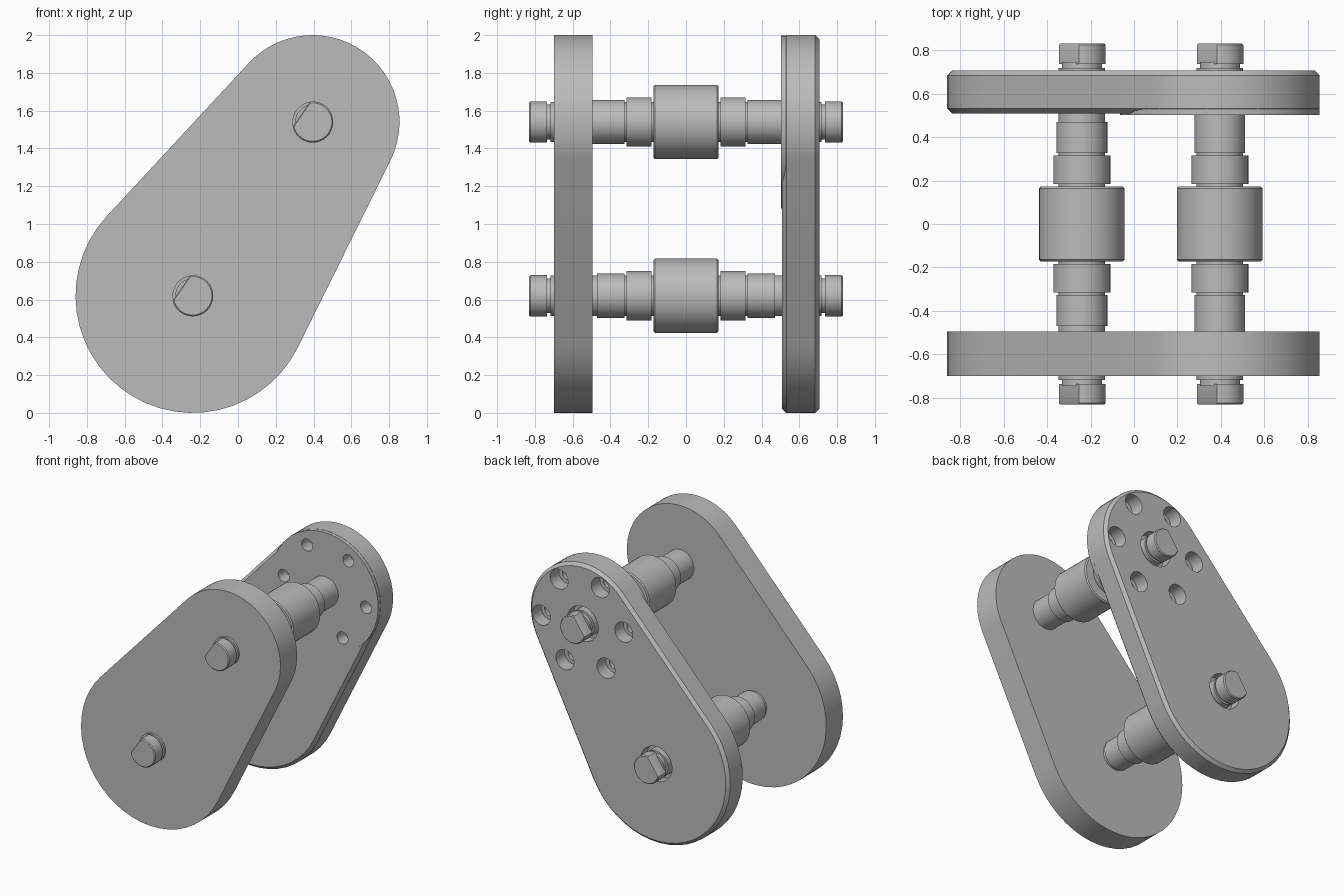
import bpy
import bmesh
import math
from mathutils import Vector

cube = bpy.data.objects.get("Cube")
if cube:
    bpy.data.objects.remove(cube, do_unlink=True)

# Single satin grey metal
grey = bpy.data.materials.new("machined_grey")
grey.use_nodes = True
color = (0.5, 0.5, 0.5, 1)
grey.diffuse_color = color
grey.node_tree.nodes["Principled BSDF"].inputs["Base Color"].default_value = color

# Shaft axes in the x-z plane, and the direction joining them
LOWER, UPPER = Vector((-0.24, 0.62)), Vector((0.395, 1.54))
R_LOW, R_UP = 0.62, 0.46
AXIS = (UPPER - LOWER).normalized()
ANGLE = math.atan2(AXIS.y, AXIS.x)
FLAT = Vector((-AXIS.y, AXIS.x))


def circle(center, radius, n=48, start=0.0, sweep=None):
    """Points of a full circle, or of an arc when a sweep is given."""
    steps = n if sweep is None else n - 1
    total = 2 * math.pi if sweep is None else sweep
    return [center + radius * Vector((math.cos(start + total * i / steps),
                                      math.sin(start + total * i / steps)))
            for i in range(n)]


def link_outline(inset=0.0):
    """Two arcs of unequal radius joined by their tangents."""
    half = math.acos((R_LOW - R_UP) / (UPPER - LOWER).length)
    top = circle(UPPER, R_UP - inset, 28, ANGLE - half, 2 * half)
    low = circle(LOWER, R_LOW - inset, 28, ANGLE + half, 2 * (math.pi - half))
    return top + low


def d_outline(center, radius, flat):
    """Circle with one side cut flat."""
    pts = []
    for p in circle(center, radius):
        over = max(0.0, (p - center).dot(FLAT) - flat)
        pts.append(p - FLAT * over)
    return pts


def loft(name, rings):
    """Skin a list of (outline, y) rings and cap both ends."""
    bm = bmesh.new()
    loops = [[bm.verts.new((p.x, y, p.y)) for p in pts] for pts, y in rings]
    for a, b in zip(loops, loops[1:]):
        for i in range(len(a)):
            j = (i + 1) % len(a)
            bm.faces.new((a[i], a[j], b[j], b[i]))
    bm.faces.new(loops[0])
    bm.faces.new(loops[-1])
    bmesh.ops.recalc_face_normals(bm, faces=bm.faces)
    mesh = bpy.data.meshes.new(name)
    bm.to_mesh(mesh)
    bm.free()
    mesh.materials.append(grey)
    obj = bpy.data.objects.new(name, mesh)
    bpy.context.collection.objects.link(obj)
    return obj


def lathe(name, center, profile):
    """Turned part along y from (radius, y) pairs."""
    return loft(name, [(circle(center, r), y) for r, y in profile])


def activate(obj):
    bpy.ops.object.select_all(action='DESELECT')
    obj.select_set(True)
    bpy.context.view_layer.objects.active = obj


def cut(obj, cutters):
    activate(obj)
    for cutter in cutters:
        mod = obj.modifiers.new("cut", 'BOOLEAN')
        mod.operation = 'DIFFERENCE'
        mod.solver = 'EXACT'
        mod.object = cutter
        bpy.ops.object.modifier_apply(modifier=mod.name)


parts = []

# Front link plate, plain edged
parts.append(loft("front_plate", [(link_outline(), -0.70), (link_outline(), -0.495)]))

# Back link plate, chamfered, with a bolted flange disc on its inner face
c = 0.023
back = loft("back_plate", [(link_outline(c), 0.508), (link_outline(), 0.508 + c),
                           (link_outline(), 0.707 - c), (link_outline(c), 0.707)])
flange = lathe("flange_disc", UPPER, [(0.459, 0.502), (0.459, 0.535)])

# Six counterbored bolt holes and two shaft recesses
bolt_cutters = []
for i in range(6):
    a = ANGLE + i * math.pi / 3
    spot = UPPER + 0.355 * Vector((math.cos(a), math.sin(a)))
    bolt_cutters.append(lathe("bolt_cutter", spot, [(0.047, 0.4), (0.047, 0.6),
                                                    (0.077, 0.6), (0.077, 0.8)]))
recess_cutters = [lathe("recess_cutter", p, [(0.135, 0.63), (0.135, 0.8)])
                  for p in (LOWER, UPPER)]
cut(back, bolt_cutters + recess_cutters)
cut(flange, bolt_cutters)
for cutter in bolt_cutters + recess_cutters:
    bpy.data.objects.remove(cutter, do_unlink=True)
parts += [back, flange]

# Two shafts with rollers, bushings, sleeves and flatted ends
for label, p, sleeve_end in (("lower", LOWER, 0.47), ("upper", UPPER, 0.51)):
    core = [(0.107, -0.717), (0.107, 0.717)]
    parts.append(lathe(label + "_shaft", p, core))
    e = 0.008
    parts.append(lathe(label + "_roller", p, [(0.197 - e, -0.172), (0.197, -0.172 + e),
                                              (0.197, 0.172 - e), (0.197 - e, 0.172)]))
    for side, s in (("front", -1), ("back", 1)):
        tag = label + "_" + side
        parts.append(lathe(tag + "_bushing", p, [(0.131, s * 0.183), (0.131, s * 0.315)]))
        parts.append(lathe(tag + "_sleeve", p, [(0.117, s * 0.326), (0.117, s * sleeve_end)]))
        # Retaining groove, then the end with one flat
        parts.append(lathe(tag + "_groove", p, [(0.092, s * 0.71), (0.092, s * 0.745)]))
        parts.append(loft(tag + "_flatted_end", [
            (d_outline(p, 0.109, 0.072), s * 0.737),
            (d_outline(p, 0.109, 0.072), s * 0.824),
            (d_outline(p, 0.102, 0.068), s * 0.831)]))

for obj in parts:
    activate(obj)
    bpy.ops.object.shade_smooth_by_angle(angle=math.radians(30))
